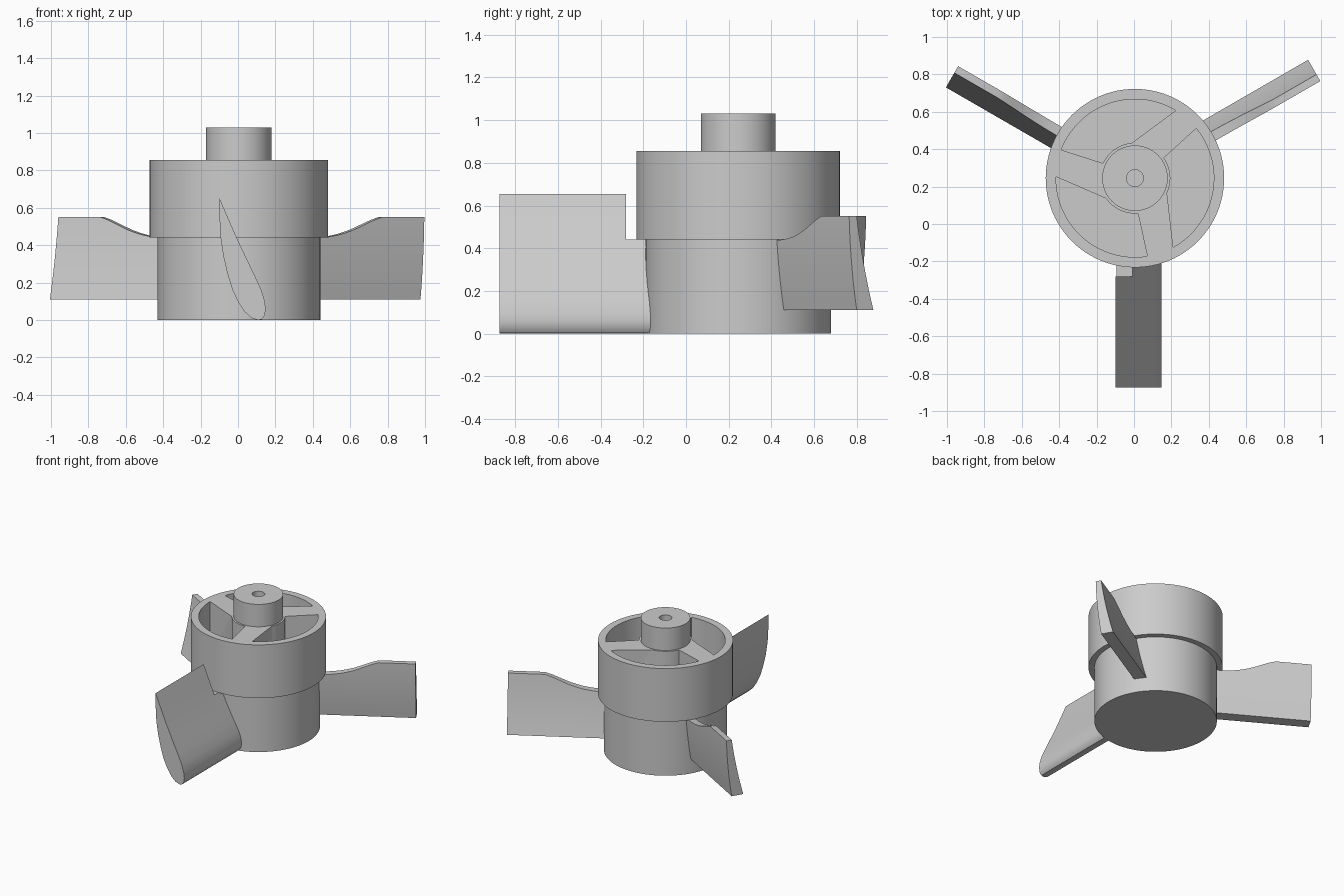
import bpy, bmesh, math
from mathutils import Matrix, Vector

cube = bpy.data.objects.get("Cube")
if cube:
    bpy.data.objects.remove(cube, do_unlink=True)

CENTRE = Vector((0.005, 0.245, 0))

grey = bpy.data.materials.new("plain_grey")
grey.use_nodes = True
grey.diffuse_color = (0.6, 0.6, 0.6, 1)
grey.node_tree.nodes["Principled BSDF"].inputs["Base Color"].default_value = (0.6, 0.6, 0.6, 1)


def make_object(name, bm, matrix=Matrix()):
    """Turn a bmesh, built around the hub axis, into a finished object."""
    bmesh.ops.recalc_face_normals(bm, faces=bm.faces)
    bm.transform(Matrix.Translation(CENTRE) @ matrix)
    mesh = bpy.data.meshes.new(name)
    bm.to_mesh(mesh)
    bm.free()
    mesh.materials.append(grey)
    obj = bpy.data.objects.new(name, mesh)
    bpy.context.collection.objects.link(obj)
    return obj


def activate(obj):
    bpy.ops.object.select_all(action="DESELECT")
    obj.select_set(True)
    bpy.context.view_layer.objects.active = obj


def smooth(obj):
    activate(obj)
    bpy.ops.object.shade_smooth_by_angle(angle=math.radians(30))


def loft(sections):
    """Skin a row of equal-length closed sections and cap both ends."""
    bm = bmesh.new()
    rings = [[bm.verts.new(p) for p in s] for s in sections]
    count = len(rings[0])
    for a, b in zip(rings, rings[1:]):
        for i in range(count):
            j = (i + 1) % count
            bm.faces.new((a[i], a[j], b[j], b[i]))
    bm.faces.new(rings[0])
    bm.faces.new(rings[-1])
    return bm


def lathe(profile, steps=96):
    bm = bmesh.new()
    verts = [bm.verts.new((r, 0, z)) for r, z in profile]
    edges = [bm.edges.new(pair) for pair in zip(verts, verts[1:])]
    bmesh.ops.spin(bm, geom=verts + edges, cent=(0, 0, 0), axis=(0, 0, 1),
                   angle=math.tau, steps=steps)
    bmesh.ops.remove_doubles(bm, verts=bm.verts, dist=1e-4)
    return bm


def arc(radius, start, end, steps):
    angles = [math.radians(start + (end - start) * i / steps) for i in range(steps + 1)]
    return [(radius * math.cos(a), radius * math.sin(a)) for a in angles]


# Hub: stepped drum, shaft boss and blind bore
hub = make_object("hub", lathe([
    (0, 0.5), (0.045, 0.5), (0.045, 1.03), (0.175, 1.03), (0.175, 0.855),
    (0.477, 0.855), (0.477, 0.44), (0.435, 0.44), (0.435, 0), (0, 0)]))

# Three swept pockets that leave the slanted spokes
outline = arc(0.422, 59, 159, 28) + arc(0.189, 155, 95, 16)
for k in range(3):
    bm = loft([[(x, y, z) for x, y in outline] for z in (0.45, 0.95)])
    pocket = make_object("pocket_cutter", bm, Matrix.Rotation(math.radians(120 * k), 4, "Z"))
    pocket.hide_render = True
    mod = hub.modifiers.new("pocket", "BOOLEAN")
    mod.operation = "DIFFERENCE"
    mod.solver = "EXACT"
    mod.object = pocket
    activate(hub)
    bpy.ops.object.modifier_apply(modifier=mod.name)
    bpy.data.objects.remove(pocket, do_unlink=True)
smooth(hub)

# Front blade: airfoil section, shortened above the drum's step
STEP = 0.44
airfoil = [(-0.105, 0.655), (-0.104, 0.55), (-0.098, STEP), (-0.083, 0.34), (-0.062, 0.25),
           (-0.036, 0.165), (-0.006, 0.1), (0.03, 0.045), (0.066, 0.012), (0.1, 0),
           (0.122, 0.004), (0.138, 0.025), (0.143, 0.06), (0.138, 0.1), (0.122, 0.155),
           (0.088, 0.23), (0.04, 0.33), (-0.012, STEP), (-0.06, 0.55)]
low_foil = [p for p in airfoil if p[1] <= STEP]
for name, foil, inner, outer in (("front_blade", airfoil, 0.525, 1.118),
                                 ("front_blade_root", low_foil, 0.4, 0.526)):
    smooth(make_object(name, loft([[(x, -r, z) for x, z in foil] for r in (inner, outer)])))


# Side blades: leaning, slightly hollow plates with a scooped top edge
def plate_section(r, top, rows=10):
    front, back = [], []
    for i in range(rows + 1):
        z = 0.11 + (top - 0.11) * i / rows
        f = (z - 0.11) / 0.44
        sag = 0.03 * f * (1 - f)
        front.append((r, -0.005 - 0.041 * f - sag, z))
        back.append((r, 0.085 - 0.09 * f - sag, z))
    return front + back[::-1]


top_edge = [(0.4, 0.438), (0.48, 0.44), (0.53, 0.445), (0.58, 0.453), (0.626, 0.464),
            (0.675, 0.479), (0.718, 0.496), (0.765, 0.516), (0.81, 0.535), (0.857, 0.55),
            (1.118, 0.55)]
for name, angle in (("left_blade", 30), ("right_blade", 150)):
    bm = loft([plate_section(r, top) for r, top in top_edge])
    smooth(make_object(name, bm, Matrix.Rotation(math.radians(angle), 4, "Z")))
